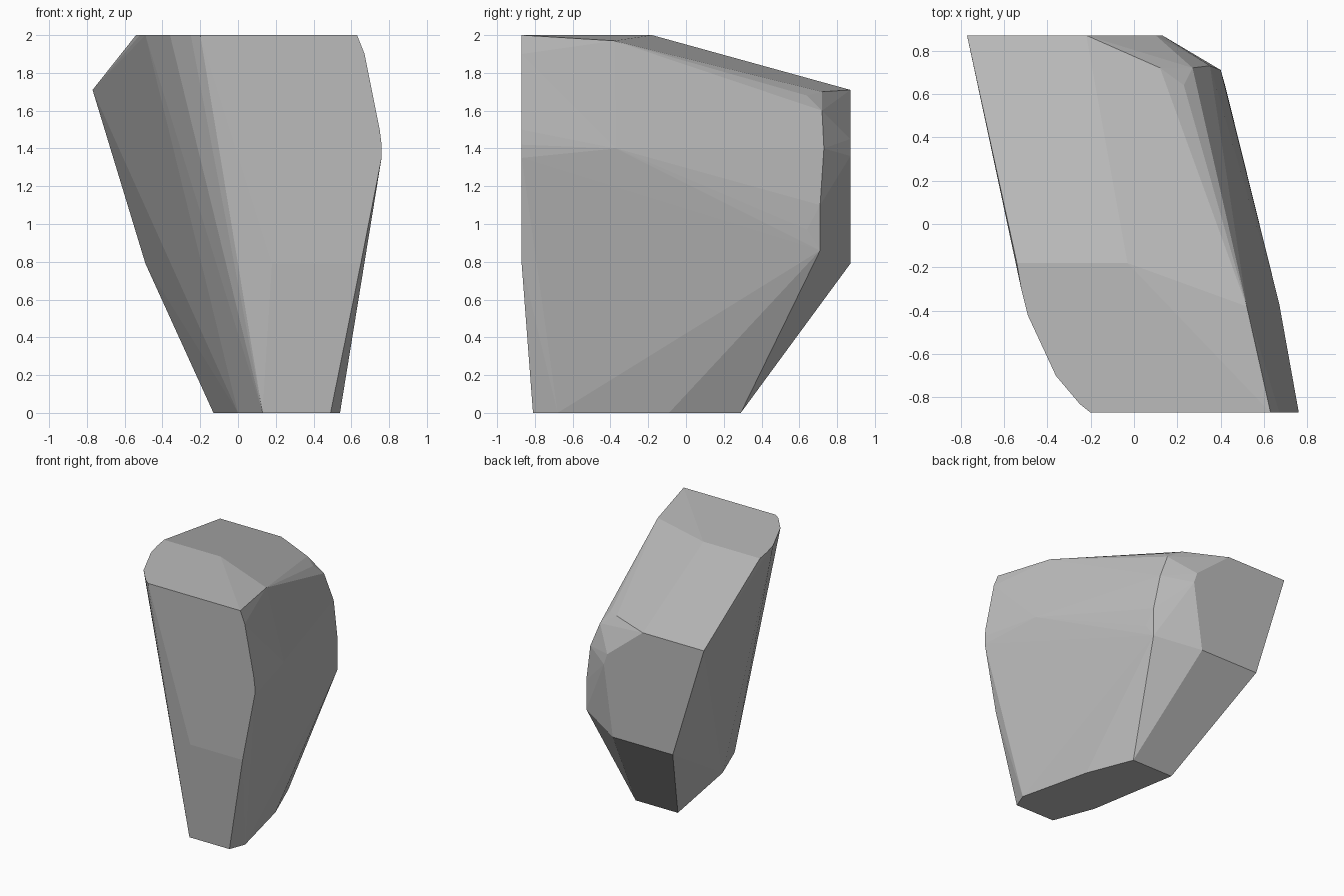
import bpy
import bmesh
import math
from mathutils import Vector

FRONT_Y, BACK_Y = -0.87, 0.87
BASE_Z, TOP_Z = 0.0, 2.0

default_cube = bpy.data.objects.get("Cube")
if default_cube:
    bpy.data.objects.remove(default_cube, do_unlink=True)


def flat_material(name, value):
    """Make a plain matte grey material."""
    mat = bpy.data.materials.new(name)
    mat.use_nodes = True
    colour = (value, value, value, 1.0)
    mat.diffuse_color = colour
    shader = mat.node_tree.nodes["Principled BSDF"]
    shader.inputs["Base Color"].default_value = colour
    shader.inputs["Roughness"].default_value = 0.9
    return mat


def upright_section(profile, y):
    """Place an (x, z) outline on a plane across the depth."""
    return [Vector((x, y, z)) for x, z in profile]


def level_section(profile, z):
    """Place an (x, y) outline on a horizontal plane."""
    return [Vector((x, y, z)) for x, y in profile]


def faceted_stone(name, points, material):
    """Wrap a faceted stone around its cut sections."""
    bm = bmesh.new()
    for point in points:
        bm.verts.new(point)
    hull = bmesh.ops.convex_hull(bm, input=bm.verts)
    spare = {g for g in hull["geom_interior"] + hull["geom_unused"]
             if isinstance(g, bmesh.types.BMVert) and g.is_valid}
    bmesh.ops.delete(bm, geom=list(spare), context="VERTS")
    # Join hull triangles that lie on one flat cut
    bmesh.ops.dissolve_limit(bm, angle_limit=math.radians(0.8),
                             verts=bm.verts, edges=bm.edges)
    bmesh.ops.recalc_face_normals(bm, faces=bm.faces)
    mesh = bpy.data.meshes.new(name)
    bm.to_mesh(mesh)
    bm.free()
    mesh.materials.append(material)
    mesh.shade_flat()
    stone = bpy.data.objects.new(name, mesh)
    bpy.context.collection.objects.link(stone)
    return stone


# Tall flat front, with a bulging left edge
front_cut = upright_section(
    [(0.63, 2), (0.67, 1.9), (0.75, 1.5), (0.76, 1.42), (0.76, 1.35),
     (0.65, 0.79), (0.18, 0.79), (-0.2, 2)], FRONT_Y)

# Smaller flat back
back_cut = upright_section(
    [(-0.77, 1.71), (-0.22, 1.71), (0.1, 1.45), (0.13, 1.36),
     (0.05, 0.79), (-0.49, 0.79)], BACK_Y)

# Narrow foot
foot_cut = level_section(
    [(0.13, -0.81), (0.49, -0.81), (0.54, -0.68), (0.4, -0.09),
     (0.25, 0.29), (-0.13, 0.29), (0, -0.47)], BASE_Z)

# Level part of the top, rounded off towards the front right
top_cut = level_section(
    [(-0.25, -0.83), (-0.36, -0.7), (-0.49, -0.42), (-0.52, -0.3),
     (-0.54, -0.18), (-0.03, -0.18)], TOP_Z)

# Worn shoulder along the left side and its rear corner
shoulder = [Vector(p) for p in (
    (0.52, -0.38, 1.97), (0.67, -0.37, 1.4), (0.12, 0.72, 1.7),
    (0.23, 0.64, 1.68), (0.27, 0.72, 1.6), (0.35, 0.73, 1.4),
    (0.4, 0.71, 1.1), (0.42, 0.64, 0.97), (0.4, 0.71, 0.86))]

stone_grey = flat_material("stone_grey", 0.5)
faceted_stone("faceted_stone",
              front_cut + back_cut + foot_cut + top_cut + shoulder,
              stone_grey)
